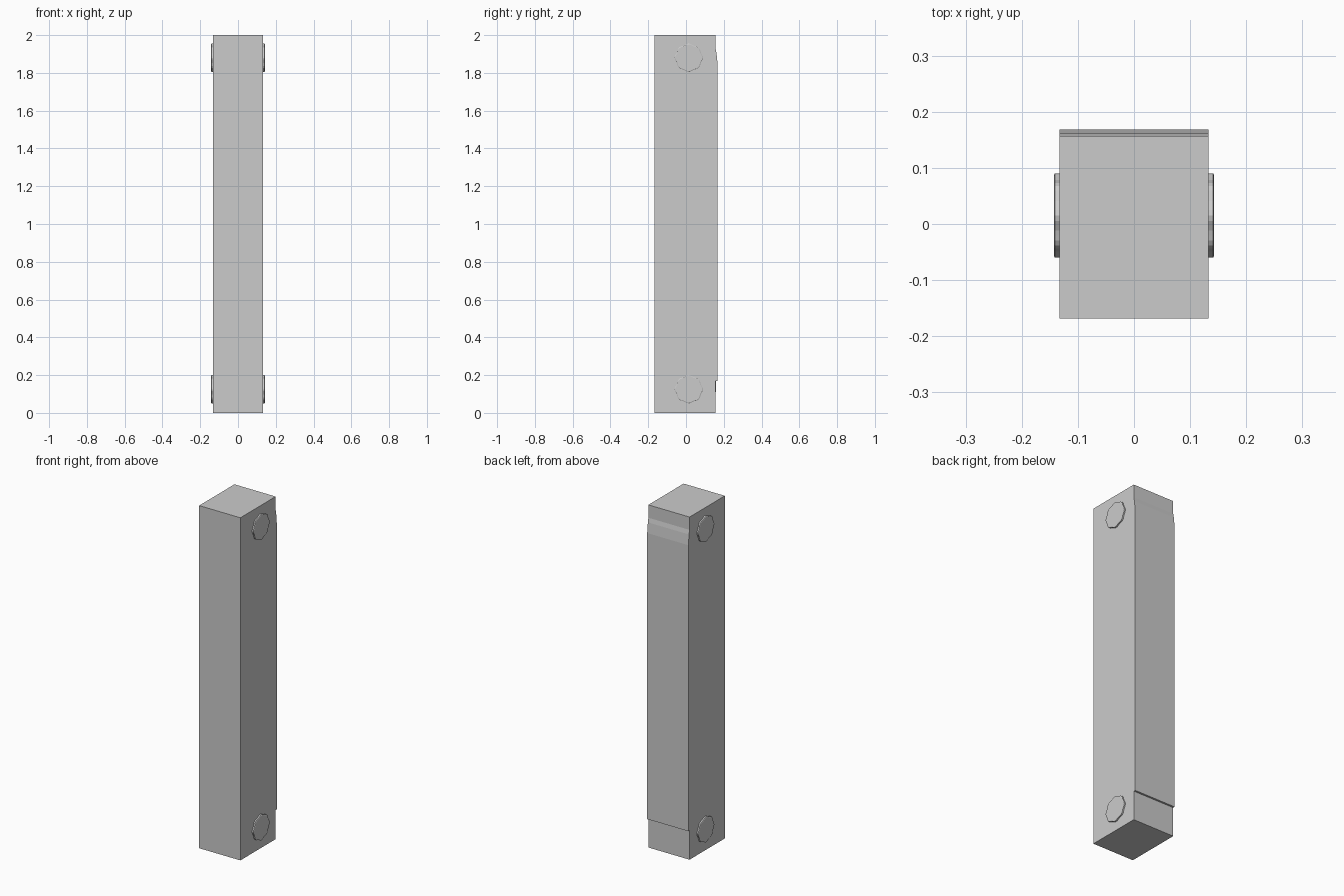
import bpy, bmesh, math
from mathutils import Vector

if "Cube" in bpy.data.objects:
    bpy.data.objects.remove(bpy.data.objects["Cube"])


def make_object(name, bm):
    bmesh.ops.recalc_face_normals(bm, faces=bm.faces)
    mesh = bpy.data.meshes.new(name)
    bm.to_mesh(mesh)
    bm.free()
    obj = bpy.data.objects.new(name, mesh)
    bpy.context.collection.objects.link(obj)
    return obj


def extrude_face(bm, points, offset):
    face = bm.faces.new([bm.verts.new(p) for p in points])
    res = bmesh.ops.extrude_face_region(bm, geom=[face])
    verts = [v for v in res["geom"] if isinstance(v, bmesh.types.BMVert)]
    bmesh.ops.translate(bm, verts=verts, vec=Vector(offset))
    return verts


HALF_W = 0.133

# Tall body: side profile (y, z) with the raised, chamfered back panel
profile = [(-0.168, 0), (0.157, 0), (0.157, 0.17), (0.168, 0.17),
           (0.168, 1.84), (0.162, 1.90), (0.157, 1.925), (0.157, 2.0), (-0.168, 2.0)]
bm = bmesh.new()
extrude_face(bm, [(-HALF_W, y, z) for y, z in profile], (2 * HALF_W, 0, 0))
make_object("body", bm)


# Gently lobed side buttons with a bevelled rim
def side_button(name, side, z, cy=0.015, n=48):
    bm = bmesh.new()
    rings = [(HALF_W - 0.003, 1.0), (0.141, 1.0), (0.143, 0.95)]
    loops = []
    for x, s in rings:
        loop = []
        for i in range(n):
            a = 2 * math.pi * i / n
            r = s * (0.072 + 0.003 * math.cos(8 * a))
            loop.append(bm.verts.new((side * x, cy + r * math.cos(a), z + r * math.sin(a))))
        loops.append(loop)
    for a, b in zip(loops, loops[1:]):
        for i in range(n):
            j = (i + 1) % n
            bm.faces.new((a[i], a[j], b[j], b[i]))
    bm.faces.new(loops[0])
    bm.faces.new(loops[-1])
    make_object(name, bm)


for side, side_name in ((-1, "left"), (1, "right")):
    side_button("upper_button_" + side_name, side, 1.88)
    side_button("lower_button_" + side_name, side, 0.125)

# Thin seam strip on the recessed lower back
bm = bmesh.new()
extrude_face(bm, [(-0.001, 0.156, 0.11), (0.001, 0.156, 0.11),
                  (0.001, 0.156, 0.17), (-0.001, 0.156, 0.17)], (0, 0.002, 0))
make_object("lower_back_seam", bm)
